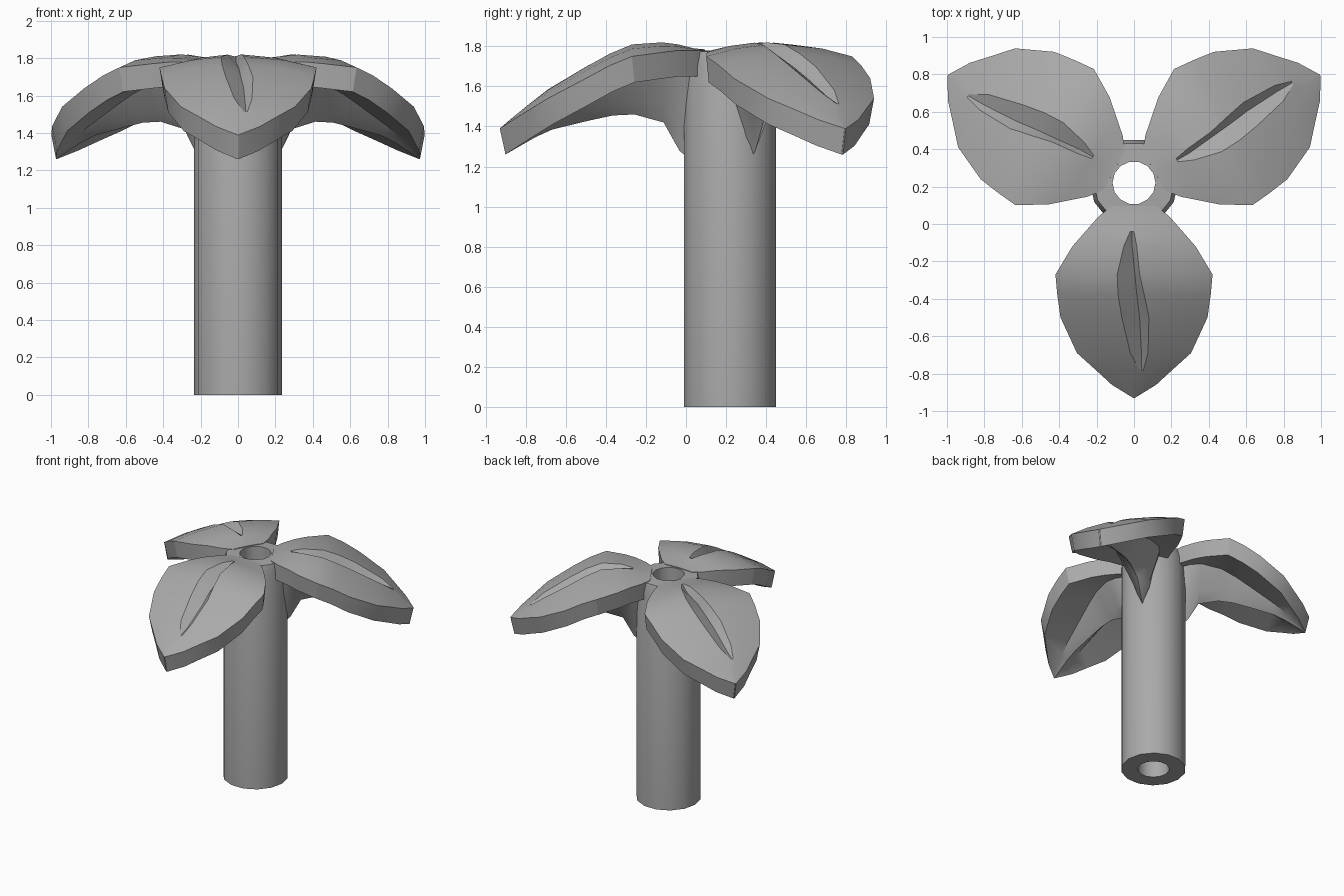
import bpy, bmesh, math
from mathutils import Matrix, Vector

cube = bpy.data.objects.get("Cube")
if cube:
    bpy.data.objects.remove(cube)

GREY = (0.4, 0.4, 0.4, 1)
grey = bpy.data.materials.new("plain grey")
grey.use_nodes = True
grey.diffuse_color = GREY
grey.node_tree.nodes["Principled BSDF"].inputs["Base Color"].default_value = GREY

AXIS = Vector((0, 0.22, 0))   # trunk centre line
RIM = 0.13                    # leaf rim thickness


def finish(bm, name):
    bmesh.ops.recalc_face_normals(bm, faces=bm.faces)
    mesh = bpy.data.meshes.new(name)
    bm.to_mesh(mesh)
    bm.free()
    mesh.materials.append(grey)
    obj = bpy.data.objects.new(name, mesh)
    bpy.context.collection.objects.link(obj)
    bpy.ops.object.select_all(action='DESELECT')
    obj.select_set(True)
    bpy.context.view_layer.objects.active = obj
    bpy.ops.object.shade_smooth_by_angle(angle=math.radians(32))
    return obj


def bridge(bm, a, b):
    n = len(a)
    for i in range(n):
        j = (i + 1) % n
        bm.faces.new((a[i], a[j], b[j], b[i]))


# Hollow trunk: a ring profile turned around the axis
def build_trunk(sides=14):
    profile = [(0.115, 0), (0.236, 0), (0.236, 1.7), (0.215, 1.775), (0.115, 1.78)]
    bm = bmesh.new()
    rings = []
    for k in range(sides):
        a = math.tau * k / sides
        rings.append([bm.verts.new(AXIS + Vector((r * math.cos(a), r * math.sin(a), z)))
                      for r, z in profile])
    for k in range(sides):
        bridge(bm, rings[k], rings[(k + 1) % sides])
    return finish(bm, "trunk")


# Leaf stations: distance, half width, top height, crown drop, rib height, rib half width
STATIONS = [
    (.125, .12, 1.785, .005, 1.2, .06),
    (.18, .19, 1.79, .01, 1.21, .1),
    (.26, .26, 1.81, .03, 1.28, .14),
    (.34, .33, 1.82, .05, 1.42, .16),
    (.49, .42, 1.81, .06, 1.46, .14),
    (.6, .41, 1.765, .06, 1.455, .12),
    (.72, .393, 1.7, .06, 1.43, .1),
    (.91, .305, 1.585, .045, 1.385, .07),
    (1.0, .205, 1.515, .03, 1.345, .05),
    (1.08, .118, 1.45, .015, 1.3, .03),
    (1.15, .004, 1.39, 0, 1.26, .001),
]
# Vein groove: left lip, bottom line, right lip and depth, by station index
GROOVE = {
    2: (-.02, -.01, 0, 0),
    3: (-.055, -.01, .015, .045),
    4: (-.09, .005, .03, .065),
    5: (-.085, .015, .055, .065),
    6: (-.065, .03, .08, .06),
    7: (-.02, .04, .075, .04),
    8: (.03, .04, .05, 0),
}


# Leaf: cross-sections lofted from the trunk to the tip
def build_leaf(name, turn):
    bm = bmesh.new()
    loops = []
    for i, (u, w, z, crown, rib, half) in enumerate(STATIONS):
        left, mid, right, depth = GROOVE.get(i, (-.1 * w, 0, .1 * w, 0))
        section = []
        for v in (-w, -.6 * w, left, mid, right, .6 * w, w):
            drop = crown * (v / w) ** 2 + (depth if v == mid else 0)
            section.append((v, .22 - u, z - drop))
        low_y = .22 - u * .975
        panel = max(z - crown * .5 - RIM, rib)
        edge = z - crown - RIM
        for v, low in ((w * .95, edge), (half, panel), (half * .4, (panel + rib * 2) / 3),
                       (0, rib), (-half * .4, (panel + rib * 2) / 3), (-half, panel),
                       (-w * .95, edge)):
            section.append((v, low_y, low))
        loops.append([bm.verts.new(p) for p in section])
    for a, b in zip(loops, loops[1:]):
        bridge(bm, a, b)
    bm.faces.new(loops[0])
    bm.faces.new(loops[-1])
    bmesh.ops.rotate(bm, verts=bm.verts, cent=AXIS,
                     matrix=Matrix.Rotation(turn, 3, 'Z'))
    return finish(bm, name)


build_trunk()
for k, name in enumerate(("front_leaf", "back_left_leaf", "back_right_leaf")):
    build_leaf(name, math.tau * k / 3)
